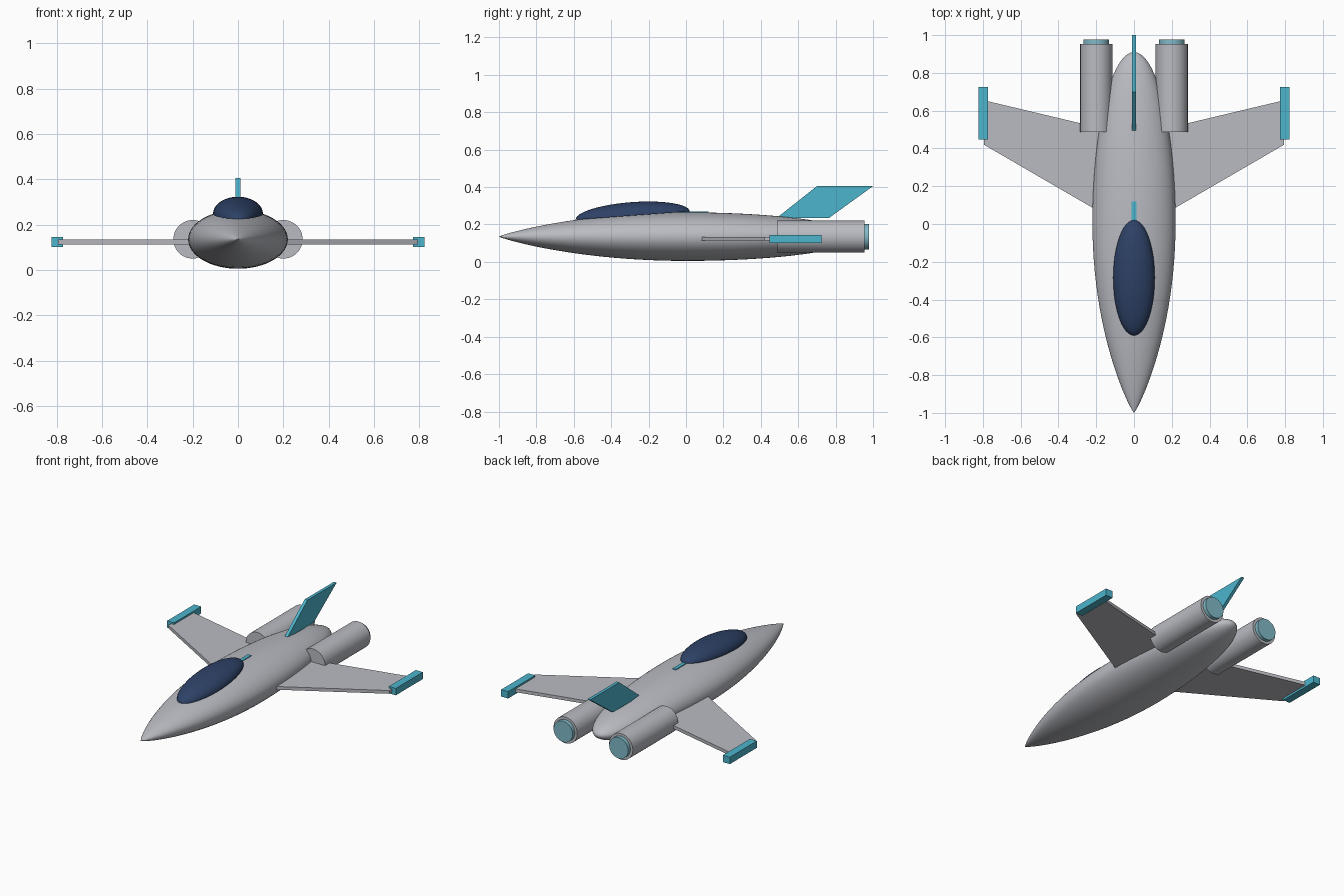
import bpy, bmesh, math
from mathutils import Matrix, Vector

cube = bpy.data.objects.get("Cube")
if cube:
    bpy.data.objects.remove(cube, do_unlink=True)


def material(name, rgb):
    m = bpy.data.materials.new(name)
    m.use_nodes = True
    color = (*rgb, 1.0)
    m.diffuse_color = color
    m.node_tree.nodes["Principled BSDF"].inputs["Base Color"].default_value = color
    return m


GREY = material("light grey", (0.49, 0.50, 0.54))
TEAL = material("teal", (0.075, 0.46, 0.61))
NAVY = material("navy glass", (0.027, 0.054, 0.135))
GLOW = material("pale exhaust blue", (0.22, 0.49, 0.58))


def finish(bm, name, mat, smooth=False):
    bmesh.ops.recalc_face_normals(bm, faces=bm.faces)
    mesh = bpy.data.meshes.new(name)
    bm.to_mesh(mesh)
    bm.free()
    mesh.materials.append(mat)
    obj = bpy.data.objects.new(name, mesh)
    bpy.context.collection.objects.link(obj)
    if smooth:
        bpy.ops.object.select_all(action="DESELECT")
        obj.select_set(True)
        bpy.context.view_layer.objects.active = obj
        bpy.ops.object.shade_smooth_by_angle(angle=math.radians(40))
    return obj


def box(name, low, high, mat):
    low, high = Vector(low), Vector(high)
    bm = bmesh.new()
    fit = Matrix.Translation((low + high) / 2) @ Matrix.Diagonal((*(high - low), 1))
    bmesh.ops.create_cube(bm, size=1, matrix=fit)
    return finish(bm, name, mat)


def slab(name, outline, offset, mat):
    """Extrude a flat outline along the offset vector."""
    bm = bmesh.new()
    face = bm.faces.new([bm.verts.new(p) for p in outline])
    ext = bmesh.ops.extrude_face_region(bm, geom=[face])
    moved = [g for g in ext["geom"] if isinstance(g, bmesh.types.BMVert)]
    bmesh.ops.translate(bm, verts=moved, vec=offset)
    return finish(bm, name, mat)


def tube(name, x, radius, y0, y1, mat):
    bm = bmesh.new()
    place = Matrix.Translation((x, (y0 + y1) / 2, 0.135)) @ Matrix.Rotation(math.pi / 2, 4, "X")
    bmesh.ops.create_cone(bm, cap_ends=True, segments=48, radius1=radius,
                          radius2=radius, depth=y1 - y0, matrix=place)
    return finish(bm, name, mat, True)


# Fuselage: pointed nose and rounded tail, with elliptical sections
def fuselage():
    steps, sides = 24, 64
    stations = []
    for i in range(1, 2 * steps):
        c = -math.cos(math.pi * i / (2 * steps))
        t = 1 - c * c
        stations.append((c, 0.22 * t ** 0.87) if c < 0 else (0.91 * c, 0.22 * t ** 0.5))
    bm = bmesh.new()
    rings = []
    for y, w in stations:
        angles = [2 * math.pi * k / sides for k in range(sides)]
        rings.append([bm.verts.new((w * math.cos(a), y, 0.135 + 0.59 * w * math.sin(a)))
                      for a in angles])
    nose = bm.verts.new((0, -1, 0.135))
    tail = bm.verts.new((0, 0.91, 0.135))
    for k in range(sides):
        n = (k + 1) % sides
        for a, b in zip(rings, rings[1:]):
            bm.faces.new((a[k], a[n], b[n], b[k]))
        bm.faces.new((nose, rings[0][n], rings[0][k]))
        bm.faces.new((tail, rings[-1][k], rings[-1][n]))
    finish(bm, "fuselage", GREY, True)


# Canopy: half ellipsoid tilted along the spine
def canopy():
    bm = bmesh.new()
    bmesh.ops.create_uvsphere(bm, u_segments=48, v_segments=24, radius=1)
    bmesh.ops.bisect_plane(bm, geom=bm.verts[:] + bm.edges[:] + bm.faces[:], dist=1e-5,
                           plane_co=(0, 0, 0), plane_no=(0, 0, 1), clear_inner=True)
    bmesh.ops.holes_fill(bm, edges=[e for e in bm.edges if e.is_boundary], sides=0)
    place = (Matrix.Translation((0, -0.285, 0.2475)) @ Matrix.Rotation(math.radians(4.2), 4, "X")
             @ Matrix.Diagonal((0.11, 0.306, 0.072, 1)))
    bmesh.ops.transform(bm, matrix=place, verts=bm.verts)
    finish(bm, "canopy", NAVY, True)


fuselage()
canopy()

# Spine strip and swept tail fin
box("spine_strip", (-0.012, -0.05, 0.24), (0.012, 0.12, 0.269), TEAL)
fin = [(0.485, 0.235), (0.70, 0.405), (1.0, 0.405), (0.765, 0.235)]
slab("tail_fin", [(-0.01, y, z) for y, z in fin], (0.02, 0, 0), TEAL)

# Mirrored wings, tip pods and engines
wing = [(0.08, 0.005), (0.795, 0.42), (0.795, 0.655), (0.08, 0.395 + 0.09)]
for side, s in (("left", 1), ("right", -1)):
    slab(side + "_wing", [(s * x, y, 0.113) for x, y in wing], (0, 0, 0.021), GREY)
    inner, outer = sorted((s * 0.773, s * 0.823))
    box(side + "_wing_tip", (inner, 0.447, 0.1), (outer, 0.725, 0.145), TEAL)
    tube(side + "_engine", s * 0.2, 0.085, 0.487, 0.954, GREY)
    tube(side + "_exhaust", s * 0.2, 0.068, 0.93, 0.978, GLOW)
